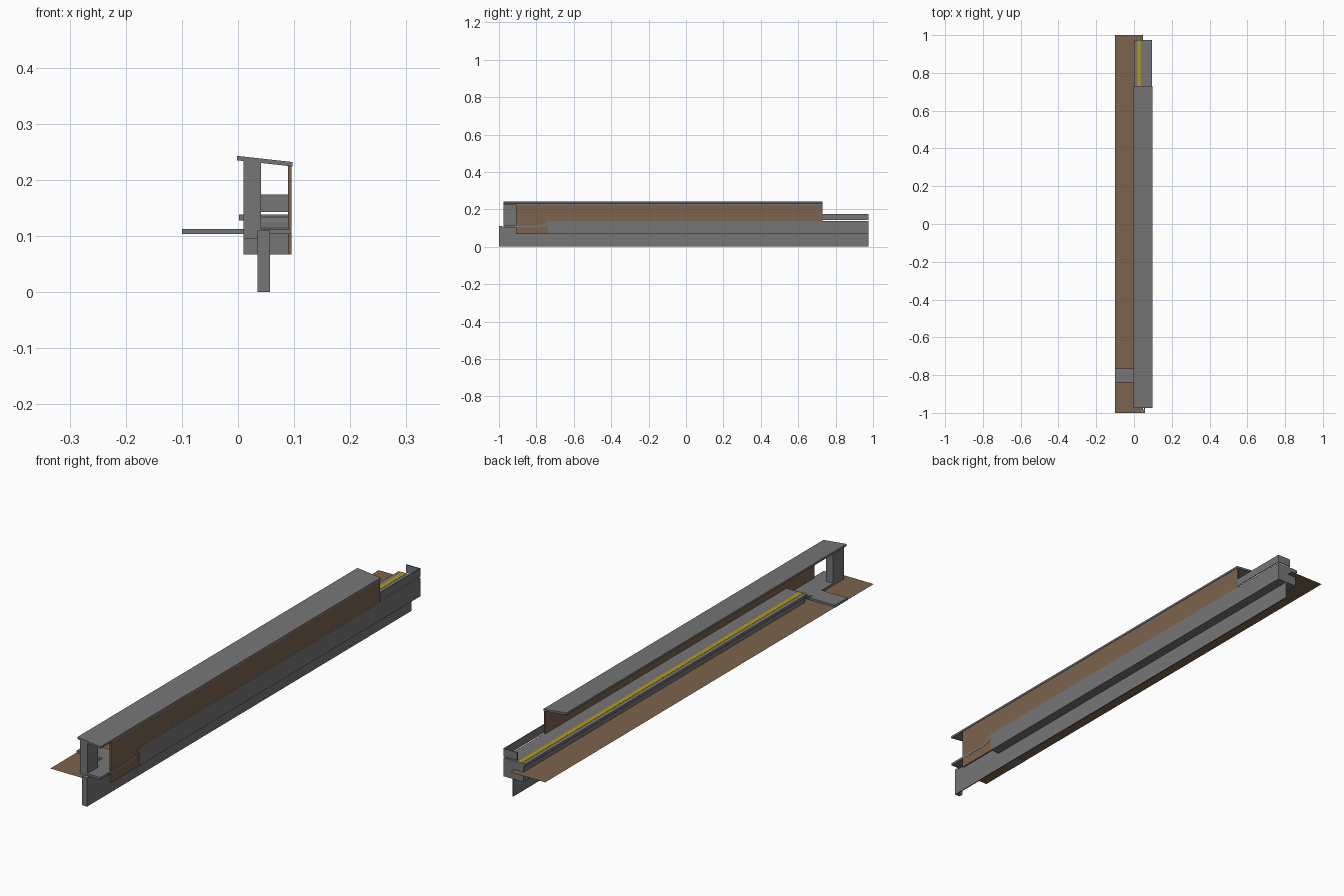
import bpy

if "Cube" in bpy.data.objects:
    bpy.data.objects.remove(bpy.data.objects["Cube"])


def material(name, rgb):
    m = bpy.data.materials.new(name)
    m.diffuse_color = (*rgb, 1)
    m.use_nodes = True
    m.node_tree.nodes["Principled BSDF"].inputs["Base Color"].default_value = m.diffuse_color
    return m


GREY = material("concrete_grey", (0.185, 0.18, 0.182))
BROWN = material("earth_brown", (0.2, 0.125, 0.075))
YELLOW = material("safety_yellow", (0.46, 0.34, 0.006))


def mesh(name, verts, faces, mat):
    me = bpy.data.meshes.new(name)
    me.from_pydata(verts, [], faces)
    me.materials.append(mat)
    ob = bpy.data.objects.new(name, me)
    bpy.context.collection.objects.link(ob)
    return ob


def prism(name, profile, lo, hi, axis, mat):
    """Extrude a profile along x (profile is y,z) or along y (profile is x,z)."""
    n = len(profile)
    place = (lambda p, t: (t, *p)) if axis == 'x' else (lambda p, t: (p[0], t, p[1]))
    verts = [place(p, t) for t in (lo, hi) for p in profile]
    faces = [tuple(range(n))[::-1], tuple(range(n, 2 * n))]
    faces += [(i, (i + 1) % n, (i + 1) % n + n, i + n) for i in range(n)]
    ob = mesh(name, verts, faces, mat)
    if axis == 'y':
        ob.data.flip_normals()
    return ob


def box(name, x0, x1, y0, y1, z0, z1, mat):
    return prism(name, [(x0, z0), (x1, z0), (x1, z1), (x0, z1)], y0, y1, 'y', mat)


# Track bed: one thin sheet
mesh("track_bed", [(-0.1, -1, .105), (.048, -1, .105), (.048, 1, .105), (-0.1, 1, .105)],
     [(0, 1, 2, 3)], BROWN)

# Retaining wall with its end post
box("retaining_wall", .053, .057, -0.985, .975, 0, .104, GREY)
box("retaining_post", .035, .057, -1, -0.982, 0, .11, GREY)

# Platform with an overhanging edge, and the yellow line on it
prism("platform", [(.01, .067), (.0955, .067), (.0955, .138), (.002, .138),
                   (.002, .128), (.01, .128)], -0.74, .975, 'y', GREY)
box("yellow_line", .018, .035, -0.74, .975, .138, .1388, YELLOW)

# Access path curving up to the platform, and the track crossing
top = [(-0.975, .113), (-0.79, .113), (-0.768, .116), (-0.754, .124), (-0.745, .132), (-0.73, .138)]
under = [(y + (.006 if 0 < i < 5 else 0), z - .009) for i, (y, z) in enumerate(top)]
prism("access_path", under + top[::-1], .01, .0957, 'x', GREY)
box("track_crossing", -0.1, .011, -0.84, -0.765, .104, .113, GREY)

# Shelter: end pillar, back wall and sloping roof
prism("shelter_pillar", [(.01, .095), (.041, .095), (.041, .232), (.01, .235)],
      -0.975, -0.91, 'y', GREY)
prism("back_wall", [(.089, .067), (.095, .067), (.095, .226), (.089, .226)],
      -0.91, .73, 'y', BROWN)
prism("roof", [(-.002, .235), (.097, .224), (.097, .232), (-.002, .243)],
      -0.975, .73, 'y', GREY)

# Low fence at the far end of the platform
box("side_fence", .092, .0955, .73, .975, .143, .174, GREY)
box("end_fence", .037, .092, .971, .975, .143, .174, GREY)
